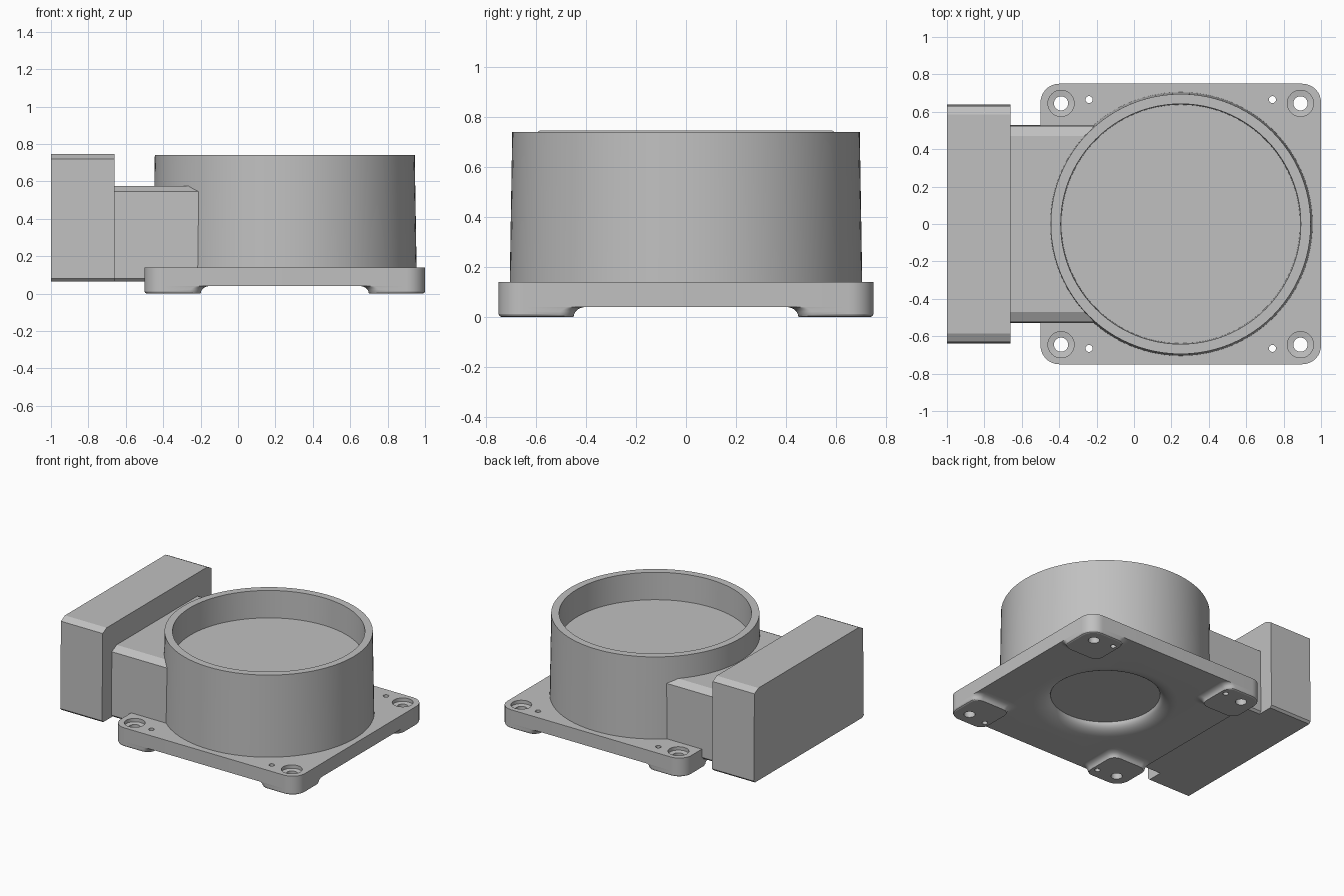
import bpy, bmesh
from math import sin, cos, pi

CX = 0.25            # centre of the round housing and plate
HALF = 0.75          # half width of the plate

cube = bpy.data.objects.get("Cube")
if cube:
    bpy.data.objects.remove(cube, do_unlink=True)

grey = bpy.data.materials.new("plain grey")
grey.use_nodes = True
COLOUR = (0.53, 0.53, 0.53, 1)
grey.diffuse_color = COLOUR
grey.node_tree.nodes["Principled BSDF"].inputs["Base Color"].default_value = COLOUR


def loft(name, loops):
    """Skin a list of equal-length point loops and cap both ends."""
    bm = bmesh.new()
    rings = [[bm.verts.new(p) for p in loop] for loop in loops]
    n = len(rings[0])
    for a, b in zip(rings, rings[1:]):
        for i in range(n):
            j = (i + 1) % n
            bm.faces.new((a[i], a[j], b[j], b[i]))
    bm.faces.new(rings[0])
    bm.faces.new(rings[-1])
    bmesh.ops.recalc_face_normals(bm, faces=bm.faces)
    mesh = bpy.data.meshes.new(name)
    bm.to_mesh(mesh)
    bm.free()
    mesh.materials.append(grey)
    obj = bpy.data.objects.new(name, mesh)
    bpy.context.collection.objects.link(obj)
    return obj


def lathe(name, profile, x=CX, y=0, n=96):
    angles = [2 * pi * i / n for i in range(n)]
    return loft(name, [[(x + r * cos(a), y + r * sin(a), z) for a in angles]
                       for r, z in profile])


def rounded_rect(x0, x1, y0, y1, z, radii, n=8):
    """Rectangle loop; radii run from the +x +y corner anticlockwise."""
    corners = ((x1, y1, -1, -1), (x0, y1, 1, -1), (x0, y0, 1, 1), (x1, y0, -1, 1))
    pts = []
    for k, ((x, y, sx, sy), r) in enumerate(zip(corners, radii)):
        for i in range(n + 1):
            a = (k + i / n) * pi / 2
            pts.append((x + sx * r + r * cos(a), y + sy * r + r * sin(a), z))
    return pts


def cut(obj, cutters):
    for c in cutters:
        mod = obj.modifiers.new("cut", "BOOLEAN")
        mod.operation, mod.solver, mod.object = "DIFFERENCE", "EXACT", c
    deps = bpy.context.evaluated_depsgraph_get()
    mesh = bpy.data.meshes.new_from_object(obj.evaluated_get(deps))
    obj.modifiers.clear()
    obj.data = mesh


def block(name, x0, x1, flat, top, foot, z_low, z_chamfer, z_top):
    """Box along x with drafted sides, chamfered top and eased bottom edges."""
    half = [(foot - 0.015, z_low), (foot, z_low + 0.015), (top, z_chamfer), (flat, z_top)]
    section = half + [(-y, z) for y, z in reversed(half)]
    return loft(name, [[(x, y, z) for y, z in section] for x in (x0, x1)])


# Round housing with an open dish on top
housing = lathe("round_housing", [(0.705, 0.13), (0.695, 0.74), (0.642, 0.74), (0.638, 0.54)])

# Side duct, trimmed where it meets the housing, and its end box
neck = block("duct_neck", -0.67, 0.0, 0.47, 0.525, 0.53, 0.065, 0.545, 0.575)
trim = lathe("trim_cutter", [(0.67, -0.1), (0.67, 1)])
cut(neck, [trim])
end_box = block("duct_box", -1.0, -0.66, 0.585, 0.632, 0.64, 0.065, 0.72, 0.745)

# Base plate
plate = loft("base_plate", [rounded_rect(CX - HALF, CX + HALF, -HALF, HALF, z, [0.1] * 4)
                            for z in (0.04, 0.14)])

# Recess under the plate with a flared mouth
arc = [i * pi / 16 for i in range(9)]
recess = lathe("recess_cutter", [(0.365 + 0.12 * (1 - cos(t)), 0.105 - 0.065 * sin(t))
                                 for t in arc] + [(0.485, -0.1)])
cut(plate, [recess])
cutters = [trim, recess]

# Corner feet with filleted inner sides, then screw holes through foot and plate
feet = []
for sx, side in ((-1, "right"), (1, "left")):
    for sy, end in ((-1, "front"), (1, "back")):
        levels = [(0.012, 0.0, 0.30), (0.004, 0.004, 0.301), (0.0, 0.012, 0.303)]
        levels += [(0.0, 0.04 * sin(t), 0.30 + 0.05 * (1 - cos(t))) for t in arc[3:]]
        loops = []
        for inset, z, width in levels:
            outer, inner = HALF - inset, HALF - width
            loop = rounded_rect(inner, outer, inner, outer, z, (0.1 - inset, 0.06, 0.06, 0.06))
            loops.append([(CX + sx * x, sy * y, z) for x, y, z in loop])
        foot = loft(f"{end}_{side}_foot", loops)
        bolt = lathe("bolt_cutter", [(0.038, -0.1), (0.038, 0.11), (0.07, 0.115), (0.07, 0.2)],
                     CX + sx * 0.64, sy * 0.645, 32)
        pin = lathe("pin_cutter", [(0.019, -0.1), (0.019, 0.2)],
                    CX + sx * 0.49, sy * 0.665, 20)
        cut(foot, [bolt, pin])
        cut(plate, [bolt, pin])
        feet.append(foot)
        cutters += [bolt, pin]

for c in cutters:
    bpy.data.objects.remove(c, do_unlink=True)

# Smooth curved walls, crisp edges
bpy.ops.object.select_all(action="DESELECT")
for obj in [housing, neck, end_box, plate] + feet:
    obj.select_set(True)
    bpy.context.view_layer.objects.active = obj
bpy.ops.object.shade_smooth_by_angle(angle=pi / 7)
